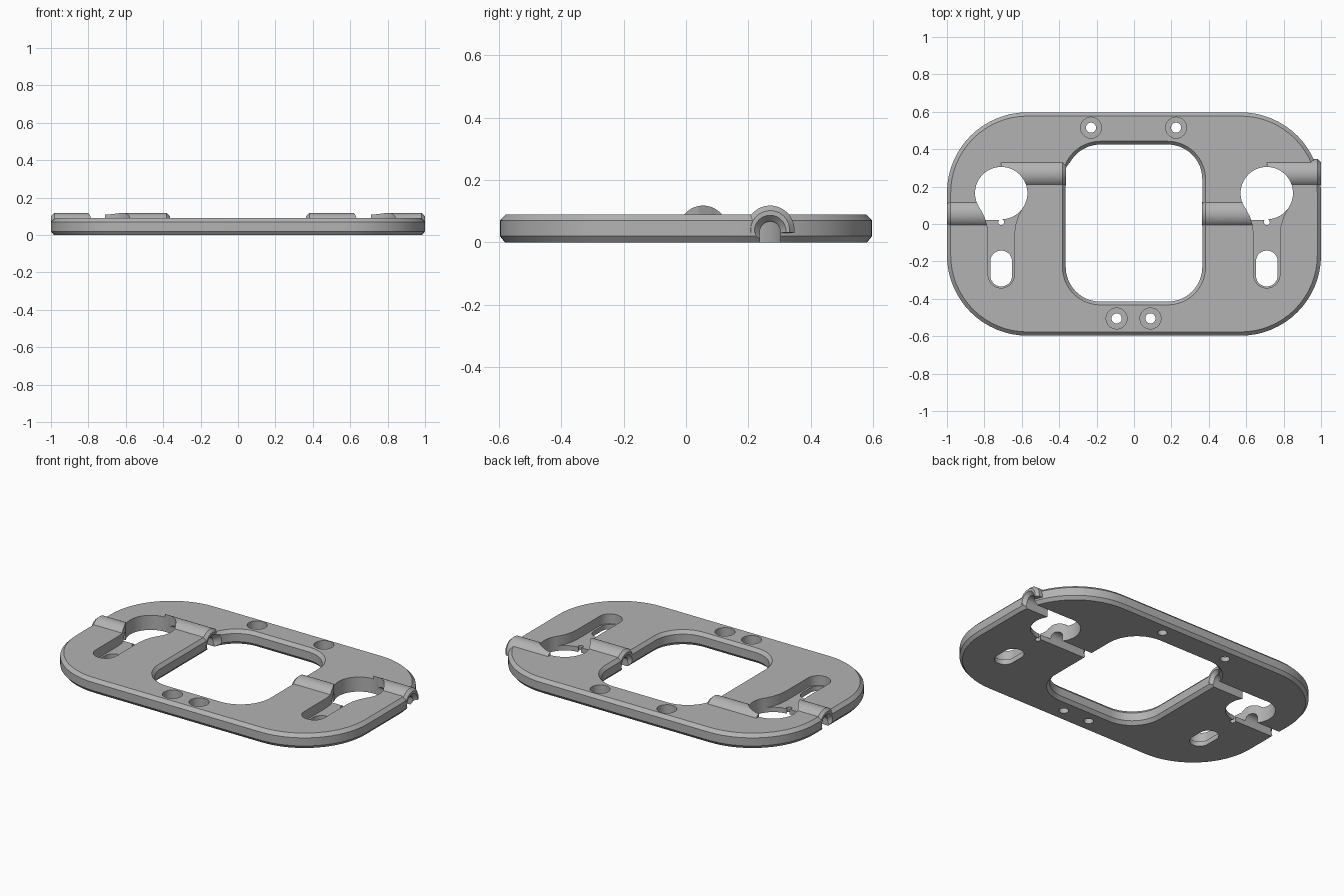
import bpy, bmesh, math
from mathutils import Vector

cube = bpy.data.objects.get("Cube")
if cube:
    bpy.data.objects.remove(cube, do_unlink=True)

THICK, BEVEL, AXIS_Z = 0.09, 0.02, 0.04
HOLE_X, HOLE_Y = 0.71, 0.165
WINDOW_X = 0.365

grey = bpy.data.materials.new("plain grey")
grey.use_nodes = True
grey.diffuse_color = (0.45, 0.45, 0.45, 1)
grey.node_tree.nodes["Principled BSDF"].inputs["Base Color"].default_value = grey.diffuse_color


def arc(cx, cy, r, start, end, n):
    return [(cx + r * math.cos(math.radians(start + (end - start) * i / n)),
             cy + r * math.sin(math.radians(start + (end - start) * i / n)))
            for i in range(n + 1)]


def circle(cx, cy, r, n=48):
    return arc(cx, cy, r, 0, 360, n)[:-1]


def rounded(cx, cy, hx, hy, r, n=16):
    pts = []
    for k, (sx, sy) in enumerate([(1, 1), (-1, 1), (-1, -1), (1, -1)]):
        pts += arc(cx + sx * (hx - r), cy + sy * (hy - r), r, 90 * k, 90 * k + 90, n)
    return pts


def loft(name, sections, along="z"):
    """Closed solid through outlines placed at levels along an axis."""
    bm = bmesh.new()
    rings = []
    for level, pts in sections:
        place = (lambda p: (p[0], p[1], level)) if along == "z" else (lambda p: (level, p[0], p[1]))
        rings.append([bm.verts.new(Vector(place(p))) for p in pts])
    n = len(rings[0])
    for a, b in zip(rings, rings[1:]):
        for i in range(n):
            j = (i + 1) % n
            bm.faces.new((a[i], a[j], b[j], b[i]))
    bm.faces.new(rings[0][::-1])
    bm.faces.new(rings[-1])
    bmesh.ops.remove_doubles(bm, verts=bm.verts, dist=1e-5)
    bmesh.ops.recalc_face_normals(bm, faces=bm.faces)
    mesh = bpy.data.meshes.new(name)
    bm.to_mesh(mesh)
    bm.free()
    mesh.materials.append(grey)
    obj = bpy.data.objects.new(name, mesh)
    bpy.context.collection.objects.link(obj)
    return obj


def combine(target, tool, operation="DIFFERENCE"):
    tool.hide_render = True
    mod = target.modifiers.new(tool.name, "BOOLEAN")
    mod.operation, mod.solver, mod.object = operation, "EXACT", tool
    bpy.context.view_layer.objects.active = target
    bpy.ops.object.modifier_apply(modifier=mod.name)
    bpy.data.objects.remove(tool, do_unlink=True)


def drill(name, outline, low=-0.1, high=0.2):
    combine(plate, loft(name, [(low, outline), (high, outline)]))


# Plate with chamfered rim
def rim(inset):
    return rounded(0, 0, 1 - inset, 0.597 - inset, 0.43 - inset)


plate = loft("mounting_plate", [(0, rim(BEVEL * 0.8)), (BEVEL, rim(0)),
                                (THICK - BEVEL, rim(0)), (THICK, rim(BEVEL))])


# Central window with chamfered edges
def opening(grow):
    return rounded(0, 0.005, WINDOW_X + grow, 0.42 + grow, 0.185 + grow)


combine(plate, loft("window_cutter", [
    (-0.02, opening(0.035)), (BEVEL, opening(0)),
    (THICK - BEVEL, opening(0)), (THICK + 0.02, opening(0.035))]))

# Four channels: start at a hole centre, end at the rim or the window
CHANNELS = []
for side in (-1, 1):
    for y, end in ((0.055, -0.999 if side < 0 else WINDOW_X - 0.001),
                   (0.27, 0.999 if side > 0 else 0.001 - WINDOW_X)):
        CHANNELS.append((side * HOLE_X, end, y))


# Raised half-round ribs over the channels
def rib_outline(y, r):
    return arc(y, AXIS_Z, r, -7, 187, 32)


for start, end, y in CHANNELS:
    out = math.copysign(1, end - start)
    combine(plate, loft("rib", [
        (start, rib_outline(y, 0.078)), (end - out * 0.017, rib_outline(y, 0.078)),
        (end, rib_outline(y, 0.062))], "x"), "UNION")

# Open-bottomed cable slots with flared mouths
for start, end, y in CHANNELS:
    out = math.copysign(1, end - start)
    slot = arc(y, 0.033, 0.033, 0, 180, 20) + [(y - 0.033, -0.1), (y + 0.033, -0.1)]
    combine(plate, loft("slot_cutter", [(start, slot), (end + out * 0.03, slot)], "x"))
    combine(plate, loft("mouth_cutter", [
        (end - out * 0.02, circle(y, 0.036, 0.032)),
        (end + out * 0.02, circle(y, 0.036, 0.07))], "x"))

# Large holes with keyhole pockets, slotted openings and pin holes
for side in (-1, 1):
    cx = side * HOLE_X
    flare = [(0.07, -0.06), (0.075, -0.01), (0.09, 0.04), (0.117, 0.09)]
    pocket = (arc(cx, -0.272, 0.07, 180, 360, 24)
              + [(cx + x, y) for x, y in flare]
              + [(cx - x, y) for x, y in reversed(flare)])
    drill("pocket_cutter", pocket, low=0.03)
    drill("large_hole_cutter", circle(cx, HOLE_Y, 0.14, 64))
    drill("long_hole_cutter", rounded(cx, -0.238, 0.058, 0.096, 0.0579, 12))
    drill("pin_hole_cutter", circle(cx, 0.01, 0.016, 24))

# Counterbored screw holes
for x, y in ((-0.23, 0.515), (0.225, 0.515), (-0.093, -0.505), (0.088, -0.505)):
    drill("counterbore_cutter", circle(x, y, 0.056), low=0.03)
    drill("screw_hole_cutter", circle(x, y, 0.027, 32))

bpy.ops.object.select_all(action="DESELECT")
plate.select_set(True)
bpy.context.view_layer.objects.active = plate
bpy.ops.object.shade_smooth_by_angle(angle=math.radians(25))
